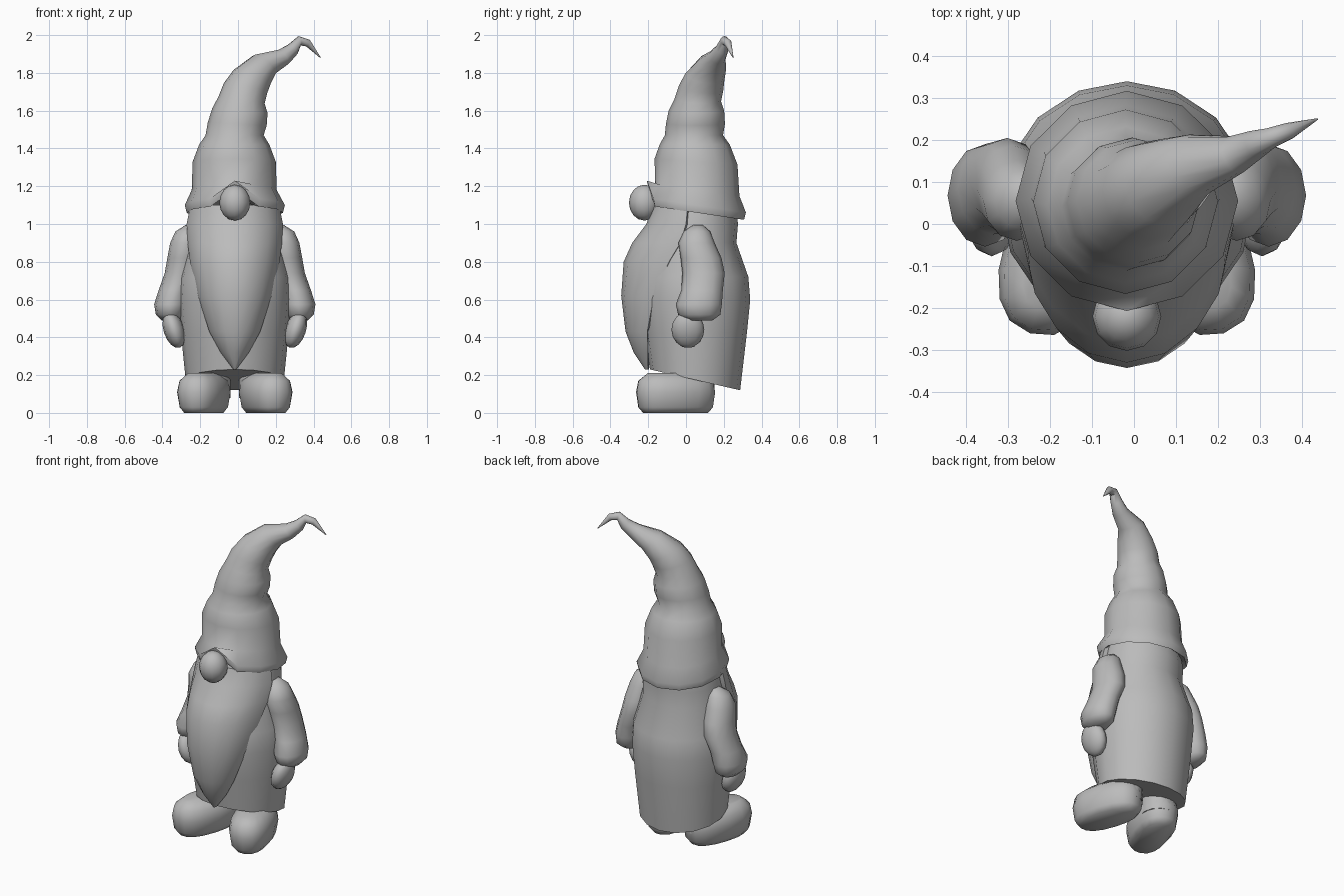
import bpy, bmesh
from math import sin, cos, pi, radians
from mathutils import Vector

cube = bpy.data.objects.get("Cube")
if cube:
    bpy.data.objects.remove(cube, do_unlink=True)

MID = -0.017  # symmetry line of the figure

grey = bpy.data.materials.new("plain grey")
grey.use_nodes = True
grey.diffuse_color = (0.5, 0.5, 0.5, 1)
grey.node_tree.nodes["Principled BSDF"].inputs["Base Color"].default_value = (0.5, 0.5, 0.5, 1)


def ring(c, rx, ry, tilt=0, yaw=0, seg=12, power=1.0):
    """Points of a (super)ellipse, leaned by tilt degrees towards yaw."""
    t, w = radians(tilt), radians(yaw)
    normal = Vector((sin(t) * cos(w), sin(t) * sin(w), cos(t)))
    turn = Vector((0, 0, 1)).rotation_difference(normal)
    pts = []
    for i in range(seg):
        a = 2 * pi * i / seg - pi / 2
        x, y = cos(a), sin(a)
        x = abs(x) ** power * (1 if x > 0 else -1)
        y = abs(y) ** power * (1 if y > 0 else -1)
        pts.append(Vector(c) + turn @ Vector((x * rx, y * ry, 0)))
    return pts


def skin(name, rings, loc=(MID, 0, 0), side=1, spin=0, angle=45):
    """Join rings of points into a closed, smooth-shaded part."""
    bm = bmesh.new()
    loops = [[bm.verts.new((p[0] * side, p[1], p[2])) for p in r] for r in rings]
    n = len(loops[0])
    for low, high in zip(loops, loops[1:]):
        for i in range(n):
            j = (i + 1) % n
            bm.faces.new((low[i], low[j], high[j], high[i]))
    bm.faces.new(loops[0])
    bm.faces.new(loops[-1])
    bmesh.ops.recalc_face_normals(bm, faces=bm.faces)
    mesh = bpy.data.meshes.new(name)
    bm.to_mesh(mesh)
    bm.free()
    mesh.materials.append(grey)
    obj = bpy.data.objects.new(name, mesh)
    bpy.context.collection.objects.link(obj)
    obj.location = loc
    obj.rotation_euler.z = radians(spin)
    smooth(obj, angle)
    return obj


def smooth(obj, angle):
    bpy.ops.object.select_all(action='DESELECT')
    obj.select_set(True)
    bpy.context.view_layer.objects.active = obj
    bpy.ops.object.shade_smooth_by_angle(angle=radians(angle))


def ball(name, loc, size, tilt=0):
    bpy.ops.mesh.primitive_uv_sphere_add(segments=12, ring_count=8, radius=1, location=loc)
    obj = bpy.context.object
    obj.name = name
    obj.scale = size
    obj.rotation_euler.y = radians(tilt)
    obj.data.materials.append(grey)
    smooth(obj, 60)


# Robe: height, centre y, half width, half depth, tilt; hem drops at the back
robe = [(.175, .048, .26, .245, 13), (.42, .05, .285, .272, 0), (.6, .045, .3, .295, 0),
        (.72, .045, .293, .285, 0), (.9, .042, .245, .225, 0), (1.0, .055, .24, .22, 0),
        (1.1, .055, .22, .21, 0)]
skin("robe", [ring((0, y, z), rx, ry, t, 90, seg=16) for z, y, rx, ry, t in robe])

# Beard: height, half width, front y, edge y, back y
beard = [(.23, .008, -.217, -.2, -.195), (.32, .075, -.277, -.2, -.2), (.43, .135, -.32, -.205, -.2),
         (.62, .195, -.343, -.17, -.1), (.8, .237, -.33, -.09, -.04), (.9, .25, -.285, -.03, 0),
         (1.0, .255, -.21, 0, .04), (1.1, .235, -.175, .01, .04)]
rows = []
for z, w, front, edge, back in beard:
    row = []
    for i in range(9):
        a = pi * (i / 8 - .5)
        row.append((w * sin(a), edge + (front - edge) * max(0, cos(a)) ** 1.2, z))
    row += [(w * .5, back, z), (-w * .5, back, z)]
    rows.append(row)
skin("beard", rows)

# Hat: centre, radius, lean, lean direction; from under the brim to the curled tip
hat = [((-.017, .055, 1.10), .2, 8.5, 90), ((-.017, .055, 1.06), .255, 8.5, 90),
       ((-.017, .055, 1.10), .265, 8.5, 90), ((-.02, .06, 1.18), .225, 8, 90),
       ((-.02, .053, 1.33), .22, 4, 90), ((-.02, .046, 1.42), .186, 0, 0),
       ((-.018, .042, 1.47), .154, 0, 0), ((-.004, .05, 1.53), .156, 3, 0),
       ((.01, .055, 1.6), .147, 5, 0), ((.018, .062, 1.655), .124, 8, 20),
       ((.04, .08, 1.72), .118, 14, 27), ((.075, .1, 1.78), .105, 22, 27),
       ((.14, .14, 1.845), .077, 42, 27), ((.24, .165, 1.885), .047, 55, 22),
       ((.29, .19, 1.925), .035, 48, 25), ((.325, .205, 1.97), .025, 78, 25),
       ((.37, .222, 1.958), .02, 118, 25), ((.437, .25, 1.88), .002, 135, 25)]
hat_rings = [ring(c, r, r, t, w) for c, r, t, w in hat]
for r in hat_rings[1:3]:      # brim lifted where it drapes over the nose
    r[0].z += .09
skin("hat", hat_rings, loc=(0, 0, 0), angle=60)

ball("nose", (MID, -.22, 1.113), (.082, .082, .095))

# Sleeve: centre x, y, height, half width, half depth
sleeve = [(.235, .063, .995, .025, .025), (.25, .058, .96, .065, .07), (.262, .056, .9, .08, .096),
          (.272, .08, .82, .085, .108), (.285, .093, .74, .086, .112), (.32, .085, .65, .083, .11),
          (.338, .068, .575, .089, .122), (.342, .07, .52, .076, .112), (.338, .07, .49, .05, .07)]
# Shoe: height, half width, half length
shoe = [(0, .088, .18), (.03, .112, .205), (.11, .126, .216), (.17, .113, .205), (.21, .068, .155)]

for word, s in (("left", 1), ("right", -1)):
    skin(word + "_sleeve", [ring((x, y, z), rx, ry) for x, y, z, rx, ry in sleeve], side=s, angle=60)
    ball(word + "_hand", (MID + s * .322, .01, .44), (.055, .087, .1), s * 18)
    skin(word + "_shoe", [ring((0, 0, z), b, a, seg=16, power=.85) for z, b, a in shoe],
         loc=(MID + s * .164, -.055, 0), spin=s * 18, angle=60)
    skin(word + "_leg", [ring((s * .12, .045, z), .098, .105) for z in (.08, .3)])
